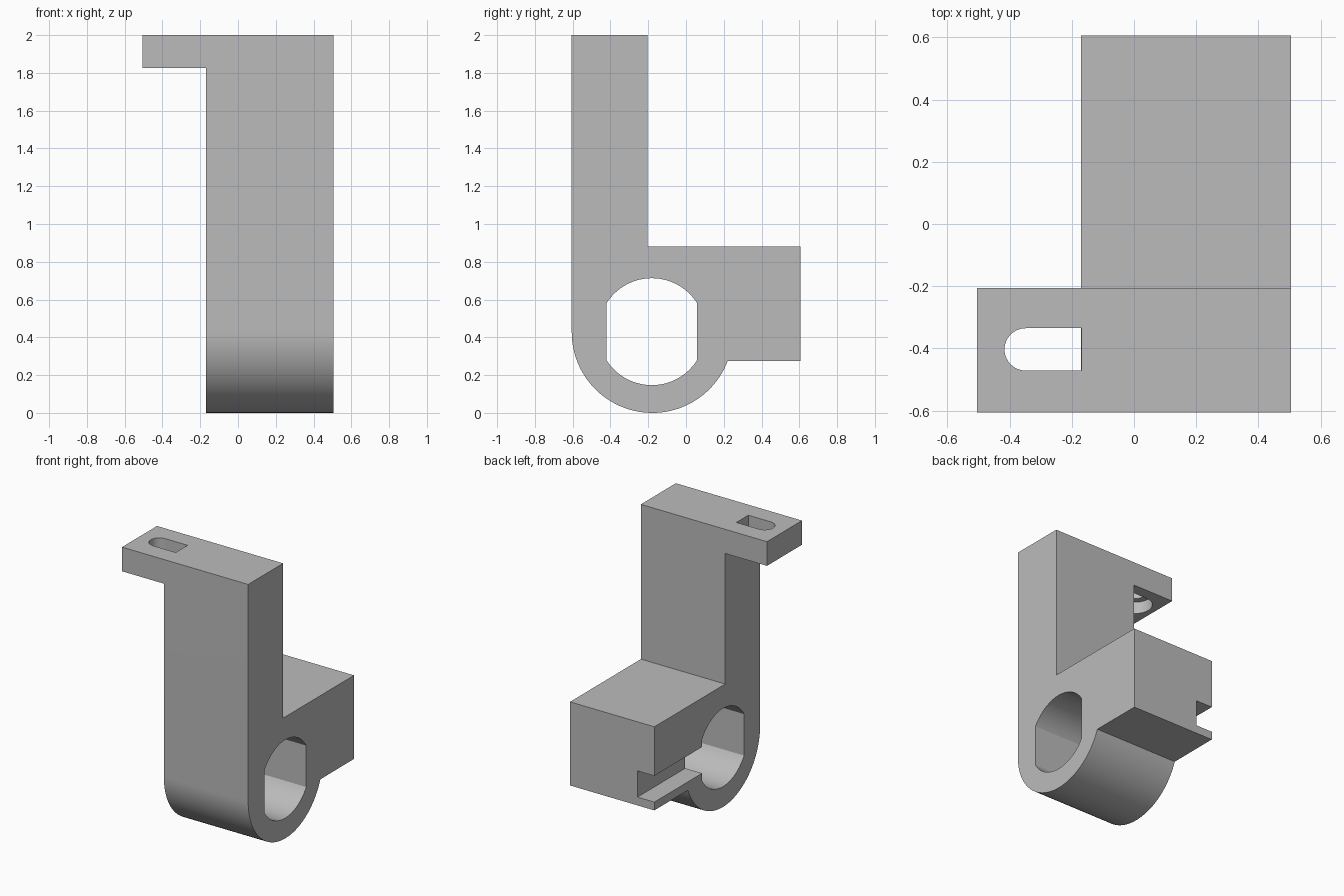
import bpy
import bmesh
from math import cos, sin, radians
from mathutils import Vector

old = bpy.data.objects.get("Cube")
if old:
    bpy.data.objects.remove(old, do_unlink=True)

grey = bpy.data.materials.new("plain_grey")
grey.use_nodes = True
grey.diffuse_color = (0.5, 0.5, 0.5, 1)
grey.node_tree.nodes["Principled BSDF"].inputs["Base Color"].default_value = (0.5, 0.5, 0.5, 1)


def arc(cx, cy, r, start, end, steps=48):
    angles = [radians(start + (end - start) * i / steps) for i in range(steps + 1)]
    return [(cx + r * cos(a), cy + r * sin(a)) for a in angles]


def prism(name, points, axis, low, high):
    """Extrude a closed profile along x (points are y, z) or z (points are x, y)."""
    bm = bmesh.new()
    place = (lambda p: (low, *p)) if axis == "x" else (lambda p: (*p, low))
    face = bm.faces.new([bm.verts.new(place(p)) for p in points])
    step = Vector((high - low, 0, 0)) if axis == "x" else Vector((0, 0, high - low))
    moved = bmesh.ops.extrude_face_region(bm, geom=[face], use_keep_orig=True)["geom"]
    bmesh.ops.translate(bm, vec=step, verts=[g for g in moved if isinstance(g, bmesh.types.BMVert)])
    bmesh.ops.recalc_face_normals(bm, faces=bm.faces)
    mesh = bpy.data.meshes.new(name)
    bm.to_mesh(mesh)
    bm.free()
    mesh.materials.append(grey)
    obj = bpy.data.objects.new(name, mesh)
    bpy.context.collection.objects.link(obj)
    return obj


def rect(a0, a1, b0, b1):
    return [(a0, b0), (a1, b0), (a1, b1), (a0, b1)]


def slot(radius, x_end):
    """Slot outline with its round end towards -x."""
    return arc(-0.348, -0.403, radius, 90, 270) + [(x_end, -0.403 - radius), (x_end, -0.403 + radius)]


LEFT, RIGHT, ARM_END, ARM_Z = -0.17, 0.505, -0.505, 1.825

# Bracket: upright, rounded foot and rear block in one side profile
side = arc(-0.178, 0.427, 0.427, 180, 339) + [
    (0.605, 0.275), (0.605, 0.88), (-0.205, 0.88), (-0.205, 2), (-0.605, 2)]
bracket = prism("bracket", side, "x", ARM_END, RIGHT)

cutters = [
    # Space under the top arm
    prism("arm_clearance", rect(-1, LEFT, -1, 1), "z", -0.1, ARM_Z),
    # Shaft bore with two flats
    prism("shaft_bore", arc(-0.181, 0.43, 0.283, 32, 148) + arc(-0.181, 0.43, 0.283, 212, 328),
          "x", -0.8, 0.8),
    # Channel from the bore to the rear
    prism("side_channel", rect(-0.1, 0.8, 0.335, 0.525), "x", -0.4, -0.035),
    # Screw slot and the wider recess beneath it
    prism("screw_slot", slot(0.068, LEFT + 0.001), "z", ARM_Z - 0.003, 2.1),
    prism("slot_recess", slot(0.115, LEFT + 0.001), "z", ARM_Z - 0.005, ARM_Z + 0.087),
]

bpy.ops.object.select_all(action="DESELECT")
bpy.context.view_layer.objects.active = bracket
bracket.select_set(True)
for cutter in cutters:
    cutter.hide_render = True
    mod = bracket.modifiers.new(cutter.name, "BOOLEAN")
    mod.operation = "DIFFERENCE"
    mod.solver = "EXACT"
    mod.object = cutter
    bpy.ops.object.modifier_apply(modifier=mod.name)
    bpy.data.objects.remove(cutter, do_unlink=True)

bpy.ops.object.shade_smooth_by_angle(angle=radians(20))
